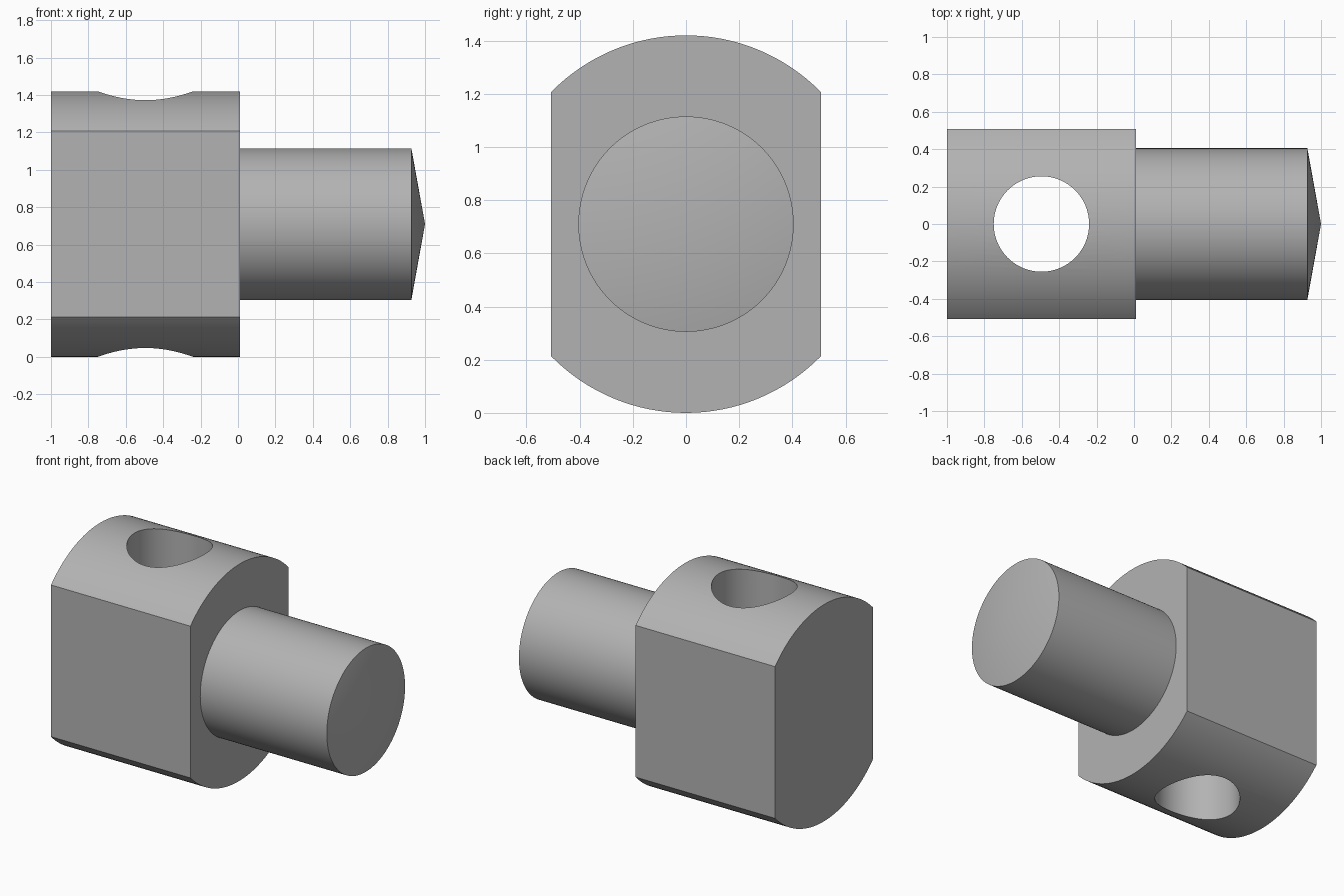
import bpy, bmesh, math
from mathutils import Matrix, Vector

if "Cube" in bpy.data.objects:
    bpy.data.objects.remove(bpy.data.objects["Cube"])

AXIS_Z = 0.71      # height of the shared axis
FLAT = 0.507       # half width across the flats

steel = bpy.data.materials.new("plain_grey")
steel.use_nodes = True
grey = (0.45, 0.45, 0.45, 1)
steel.diffuse_color = grey
steel.node_tree.nodes["Principled BSDF"].inputs["Base Color"].default_value = grey


def add_cylinder(bm, radius, x0, x1, tip=None, segments=128):
    """Cylinder along x, ending in a cone point when a tip is given."""
    def ring(x):
        return [bm.verts.new((x, radius * math.cos(a), AXIS_Z + radius * math.sin(a)))
                for a in (2 * math.pi * i / segments for i in range(segments))]
    start, end = ring(x0), ring(x1)
    bm.faces.new(start)
    point = bm.verts.new((tip, 0, AXIS_Z)) if tip else None
    for i in range(segments):
        j = (i + 1) % segments
        bm.faces.new((start[i], start[j], end[j], end[i]))
        if point:
            bm.faces.new((end[i], end[j], point))
    if not point:
        bm.faces.new(end)


def make_object(name, bm):
    bmesh.ops.recalc_face_normals(bm, faces=bm.faces)
    mesh = bpy.data.meshes.new(name)
    bm.to_mesh(mesh)
    bm.free()
    mesh.materials.append(steel)
    obj = bpy.data.objects.new(name, mesh)
    bpy.context.collection.objects.link(obj)
    return obj


def select_only(obj):
    bpy.ops.object.select_all(action='DESELECT')
    obj.select_set(True)
    bpy.context.view_layer.objects.active = obj


# Head: round bar trimmed by two flats
bm = bmesh.new()
add_cylinder(bm, AXIS_Z, -1, 0.01)
for side in (-1, 1):
    cut = bmesh.ops.bisect_plane(bm, geom=bm.verts[:] + bm.edges[:] + bm.faces[:],
                                 plane_co=Vector((0, side * FLAT, 0)),
                                 plane_no=Vector((0, side, 0)), clear_outer=True)
    rim = [e for e in cut["geom_cut"] if isinstance(e, bmesh.types.BMEdge)]
    bmesh.ops.holes_fill(bm, edges=rim, sides=0)
head = make_object("head_block", bm)

# Vertical cross hole through the head
bm = bmesh.new()
bmesh.ops.create_cone(bm, cap_ends=True, segments=96, radius1=0.255, radius2=0.255,
                      depth=2, matrix=Matrix.Translation((-0.495, 0, AXIS_Z)))
cutter = make_object("hole_cutter", bm)
drill = head.modifiers.new("cross_hole", 'BOOLEAN')
drill.operation = 'DIFFERENCE'
drill.solver = 'EXACT'
drill.object = cutter
select_only(head)
bpy.ops.object.modifier_apply(modifier=drill.name)
bpy.data.objects.remove(cutter)

# Shank with a shallow conical end
bm = bmesh.new()
add_cylinder(bm, 0.405, 0, 0.927, tip=1)
shank = make_object("shank", bm)

# Smooth curved surfaces, keep the machined edges crisp
for obj in (head, shank):
    select_only(obj)
    bpy.ops.object.shade_smooth_by_angle(angle=math.radians(25))
